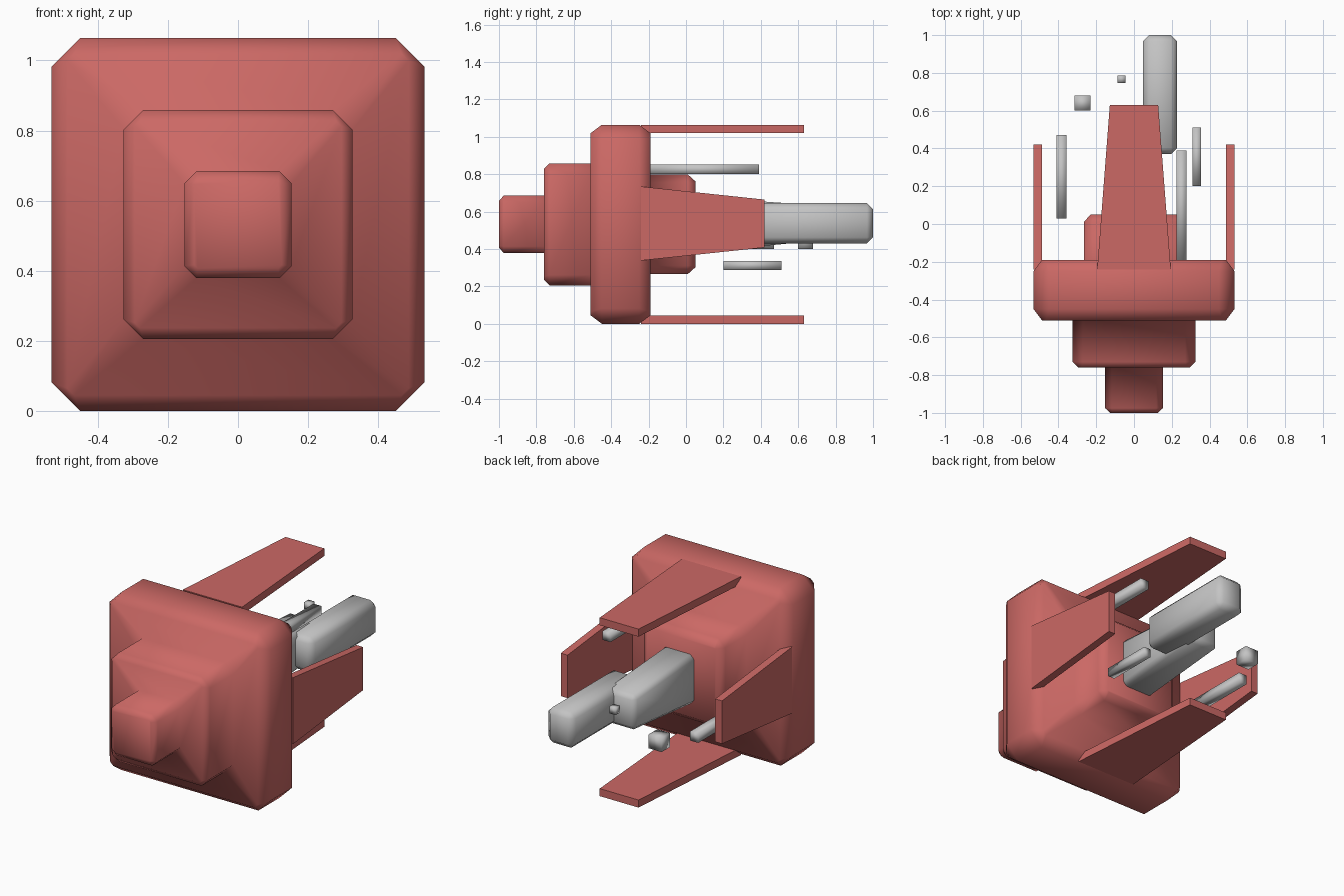
import bpy
import bmesh
from mathutils import Vector

if "Cube" in bpy.data.objects:
    bpy.data.objects.remove(bpy.data.objects["Cube"])

CZ = 0.532  # height of the long axis


def material(name, rgb):
    m = bpy.data.materials.new(name)
    m.diffuse_color = (*rgb, 1.0)
    m.use_nodes = True
    m.node_tree.nodes["Principled BSDF"].inputs["Base Color"].default_value = m.diffuse_color
    return m


RED = material("dusty red", (0.60, 0.14, 0.13))
GREY = material("light grey", (0.55, 0.55, 0.55))


def finish(bm, name, mat, smooth=True):
    bmesh.ops.recalc_face_normals(bm, faces=bm.faces[:])
    me = bpy.data.meshes.new(name)
    bm.to_mesh(me)
    bm.free()
    me.materials.append(mat)
    for p in me.polygons:
        p.use_smooth = smooth
    ob = bpy.data.objects.new(name, me)
    bpy.context.collection.objects.link(ob)
    return ob


def stepped_hull(name, rings, mat):
    """Join square rings with cut corners: (y, half size, corner cut)."""
    bm = bmesh.new()
    loops = []
    for y, h, c in rings:
        k = h - c
        pts = [(h, k), (k, h), (-k, h), (-h, k), (-h, -k), (-k, -h), (k, -h), (h, -k)]
        loops.append([bm.verts.new((x, y, CZ + z)) for x, z in pts])
    for a, b in zip(loops, loops[1:]):
        for i in range(8):
            j = (i + 1) % 8
            bm.faces.new((a[i], a[j], b[j], b[i]))
    bm.faces.new(loops[0])
    bm.faces.new(loops[-1])
    return finish(bm, name, mat)


def box(name, lo, hi, mat, bevel=0.0, end_z=None):
    """Box between two corners; end_z narrows the height at the far y end."""
    bm = bmesh.new()
    bmesh.ops.create_cube(bm, size=1)
    lo, hi = Vector(lo), Vector(hi)
    for v in bm.verts:
        far = v.co.y > 0
        v.co = Vector([hi[i] if v.co[i] > 0 else lo[i] for i in range(3)])
        if far and end_z:
            v.co.z = end_z[1] if v.co.z == hi.z else end_z[0]
    if bevel:
        bmesh.ops.bevel(bm, geom=bm.edges[:], offset=bevel, segments=1,
                        affect='EDGES', profile=0.5)
    return finish(bm, name, mat)


def fin(name, length_end, tip, root, place):
    """Tapered plate; place maps (across, along, outward) to a position."""
    bm = bmesh.new()
    outline = [(-root, -0.24), (root, -0.24), (tip, length_end), (-tip, length_end)]
    inner = [bm.verts.new(place(a, y, 0.487)) for a, y in outline]
    outer = [bm.verts.new(place(a, y, 0.532)) for a, y in outline]
    bm.faces.new(inner)
    bm.faces.new(outer)
    for i in range(4):
        j = (i + 1) % 4
        bm.faces.new((inner[i], inner[j], outer[j], outer[i]))
    return finish(bm, name, RED, smooth=False)


# Stepped body: nose, middle block, wide block and rear block in one shell
stepped_hull("body", [
    (-1.00, 0.125, 0.01), (-0.975, 0.153, 0.035), (-0.76, 0.153, 0.035),
    (-0.76, 0.295, 0.015), (-0.73, 0.326, 0.055), (-0.51, 0.326, 0.055),
    (-0.51, 0.487, 0.02), (-0.45, 0.532, 0.082), (-0.25, 0.532, 0.082),
    (-0.19, 0.487, 0.02), (-0.19, 0.266, 0.045), (0.01, 0.266, 0.045),
    (0.05, 0.23, 0.01)], RED)

# Four rear fins
for s, side in ((1, "top"), (-1, "bottom")):
    fin(side + "_fin", 0.63, 0.128, 0.195,
        lambda a, y, o, s=s: (a, y, CZ + s * o))
for s, side in ((1, "right"), (-1, "left")):
    fin(side + "_fin", 0.42, 0.128, 0.198,
        lambda a, y, o, s=s: (s * o, y, CZ + 0.004 + a))

# Grey core and the long barrel behind it
box("core", (-0.09, 0.03, 0.38), (0.12, 0.61, 0.68), GREY, 0.025, (0.435, 0.64))
box("barrel", (0.048, 0.37, 0.43), (0.228, 1.0, 0.645), GREY, 0.032)

# Loose rods and small cubes
box("left_rod", (-0.41, 0.03, 0.40), (-0.357, 0.47, 0.455), GREY)
box("upper_rod", (0.225, -0.20, 0.80), (0.278, 0.39, 0.852), GREY)
box("lower_rod", (0.309, 0.20, 0.288), (0.355, 0.51, 0.336), GREY)
box("large_cube", (-0.315, 0.60, 0.40), (-0.23, 0.68, 0.483), GREY)
box("small_cube", (-0.087, 0.747, 0.60), (-0.045, 0.787, 0.641), GREY)
